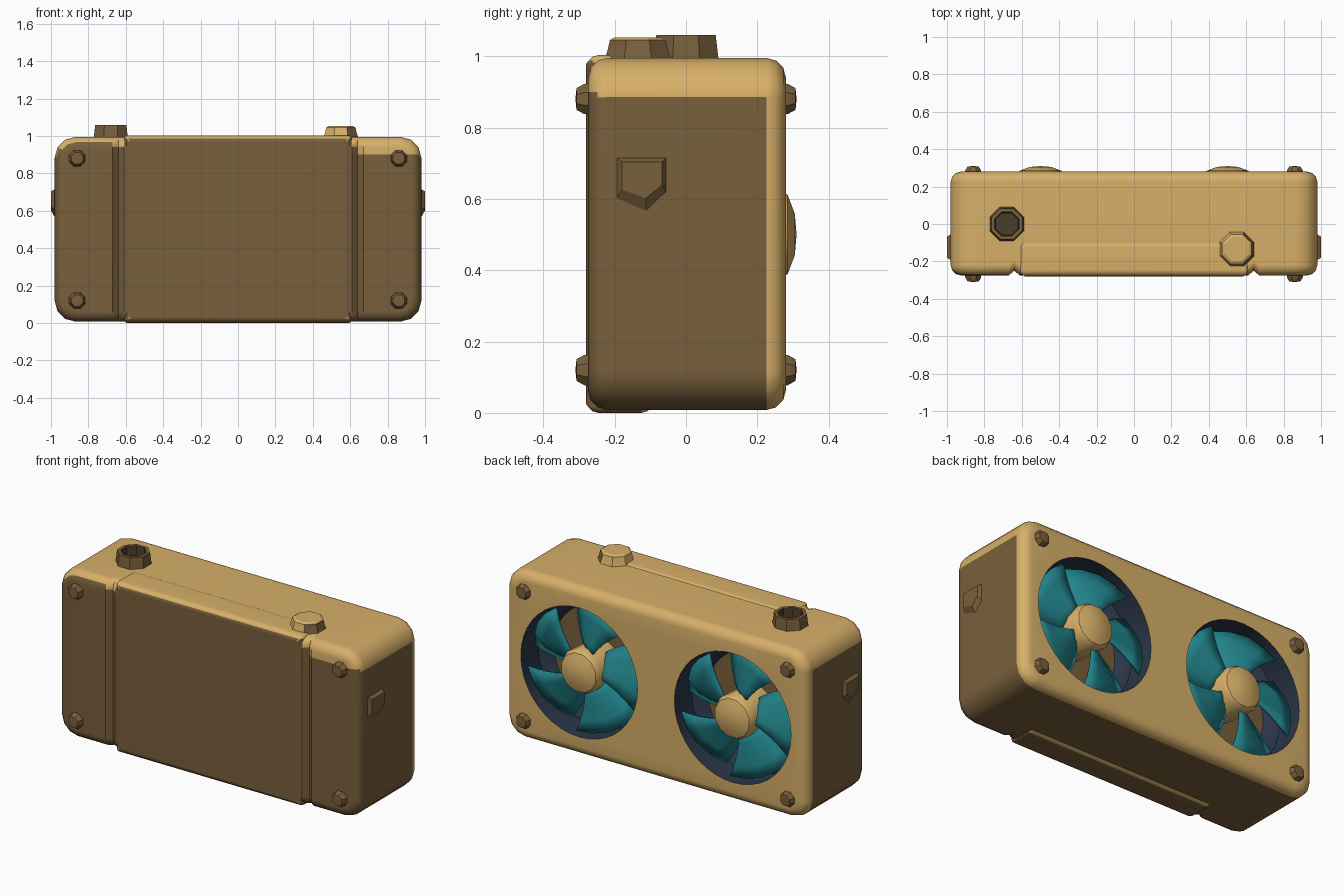
import bpy, bmesh
from math import sin, cos, pi, radians, hypot
from mathutils import Vector, Matrix

cube = bpy.data.objects.get("Cube")
if cube:
    bpy.data.objects.remove(cube, do_unlink=True)


def material(name, rgb):
    m = bpy.data.materials.new(name)
    m.use_nodes = True
    m.diffuse_color = (*rgb, 1)
    m.node_tree.nodes["Principled BSDF"].inputs["Base Color"].default_value = (*rgb, 1)
    return m


GOLD = material("gold casing", (0.68, 0.43, 0.14))
BROWN = material("brown casing", (0.19, 0.115, 0.045))
TEAL = material("teal blades", (0.015, 0.23, 0.26))
NAVY = material("navy shroud", (0.023, 0.037, 0.065))
DARK = material("dark opening", (0.07, 0.045, 0.025))


def finish(bm, name, mats, rule=None, smooth=35):
    bmesh.ops.recalc_face_normals(bm, faces=bm.faces)
    me = bpy.data.meshes.new(name)
    bm.to_mesh(me)
    bm.free()
    ob = bpy.data.objects.new(name, me)
    bpy.context.collection.objects.link(ob)
    for m in mats:
        me.materials.append(m)
    if rule:
        for p in me.polygons:
            p.material_index = rule(p.center, p.normal)
    bpy.ops.object.select_all(action='DESELECT')
    ob.select_set(True)
    bpy.context.view_layer.objects.active = ob
    bpy.ops.object.shade_smooth_by_angle(angle=radians(smooth))
    return ob


def keep_flats_flat(ob):
    mod = ob.modifiers.new("even shading", 'WEIGHTED_NORMAL')
    mod.keep_sharp = True


def box(lo, hi, corner, rim):
    """Box with rounded corners seen from the front and a rounded front/back rim."""
    lo, hi = Vector(lo), Vector(hi)
    bm = bmesh.new()
    bmesh.ops.create_cube(bm, size=1)
    bm.transform(Matrix.Translation((lo + hi) / 2) @ Matrix.Diagonal(hi - lo).to_4x4())
    edges = [e for e in bm.edges if abs(e.verts[0].co.y - e.verts[1].co.y) > 0.01]
    bmesh.ops.bevel(bm, geom=edges, offset=corner, segments=3, profile=0.5, affect='EDGES')
    edges = [e for e in bm.edges if abs(e.verts[0].co.y - e.verts[1].co.y) < 0.001]
    bmesh.ops.bevel(bm, geom=edges, offset=rim, segments=3, profile=0.5, affect='EDGES')
    return bm


def lathe(profile, sides, place, direction):
    """Revolve (radius, height) points about a direction through a place."""
    bm = bmesh.new()
    rings = []
    for r, h in profile:
        rings.append([bm.verts.new((r * cos(2 * pi * (i + 0.5) / sides),
                                    r * sin(2 * pi * (i + 0.5) / sides), h))
                      for i in range(sides)])
    for a, b in zip(rings, rings[1:]):
        for i in range(sides):
            j = (i + 1) % sides
            bm.faces.new((a[i], a[j], b[j], b[i]))
    bmesh.ops.remove_doubles(bm, verts=bm.verts, dist=1e-5)
    turn = Vector(direction).to_track_quat('Z', 'Y').to_matrix().to_4x4()
    bm.transform(Matrix.Translation(place) @ turn)
    return bm


FANS = {"right": -0.5, "left": 0.5}
FAN_R = 0.38
FLOOR, BACK = 0.07, 0.28
GROOVE, PATCH_Z = 0.64, 0.9


def casing_rule(c, n):
    # fan wells
    if 0.05 < c.y < 0.24 and min(hypot(c.x - x, c.z - 0.5) for x in FANS.values()) < FAN_R + 0.005:
        return 1 if abs(n.y) > 0.5 else 2
    # gold top, back, upper corners and the upper left end
    upper_end = c.x > GROOVE and c.z > PATCH_Z
    corner = n.z > 0.2 and abs(n.x) > 0.5
    return 0 if n.z > 0.3 or n.y > 0.2 or corner or upper_end else 1


# Main casing: slice for the colour break and the two front grooves
bm = box((-0.98, -0.275, 0.008), (0.98, BACK, 0.995), 0.11, 0.055)
slices = [((0, 0, PATCH_Z), (0, 0, 1))]
slices += [((s * GROOVE + d, 0, 0), (1, 0, 0)) for s in (-1, 1) for d in (-0.03, 0, 0.03)]
for co, no in slices:
    bmesh.ops.bisect_plane(bm, geom=bm.verts[:] + bm.edges[:] + bm.faces[:],
                           plane_co=co, plane_no=no)
for v in bm.verts:
    if abs(abs(v.co.x) - GROOVE) < 0.001 and v.co.y < -0.2:
        v.co.y += 0.025

# Replace the back with a plate that has two fan wells sunk into it
bm.normal_update()
bmesh.ops.delete(bm, geom=[f for f in bm.faces if f.normal.y > 0.99], context='FACES')
border = [e for e in bm.edges if e.is_boundary]
wells = []
for x in FANS.values():
    turns = [2 * pi * i / 40 for i in range(40)]
    rim, base = [[bm.verts.new((x + FAN_R * cos(a), y, 0.5 + FAN_R * sin(a))) for a in turns]
                 for y in (BACK, FLOOR)]
    border += [bm.edges.new((rim[i - 1], rim[i])) for i in range(40)]
    wells.append((rim, base))
bmesh.ops.triangle_fill(bm, use_beauty=True, edges=border, normal=(0, 1, 0))
for rim, base in wells:
    for i in range(40):
        bm.faces.new((rim[i - 1], rim[i], base[i], base[i - 1]))
    bm.faces.new(base)
keep_flats_flat(finish(bm, "casing", [GOLD, BROWN, NAVY], casing_rule))

# Raised panel wrapping over the front, top and underside
keep_flats_flat(finish(box((-0.61, -0.28, 0), (0.61, -0.09, 1.003), 0.02, 0.035),
                       "front_panel", [GOLD, BROWN], casing_rule))


# Fans: shroud lip, hub and five pitched blades
def blade(bm, x, start):
    rows, cols, grid = 5, 5, []
    for i in range(rows):
        t = i / (rows - 1)
        r = 0.09 + 0.275 * t
        row = []
        for j in range(cols):
            s = j / (cols - 1)
            a = start + radians(58) * (s - 0.5) + 0.25 * t
            y = 0.15 + 0.09 * s + 0.02 * sin(pi * s)
            row.append(bm.verts.new((x + r * cos(a), y, 0.5 + r * sin(a))))
        grid.append(row)
    for a, b in zip(grid, grid[1:]):
        for j in range(cols - 1):
            bm.faces.new((a[j], a[j + 1], b[j + 1], b[j]))


for side, x in FANS.items():
    finish(lathe([(FAN_R, 0), (0.31, 0), (0.33, 0.03), (FAN_R, 0.05)], 40,
                 (x, FLOOR + 0.001, 0.5), (0, 1, 0)), side + "_fan_shroud", [NAVY])
    finish(lathe([(0.12, 0), (0.13, 0.19), (0.115, 0.215), (0.06, 0.235), (0, 0.24)], 12,
                 (x, FLOOR, 0.5), (0, 1, 0)), side + "_fan_hub", [GOLD])
    bm = bmesh.new()
    for k in range(5):
        blade(bm, x, 2 * pi * k / 5 + 0.3)
    fan = finish(bm, side + "_fan_blades", [TEAL])
    solid = fan.modifiers.new("thickness", 'SOLIDIFY')
    solid.thickness, solid.offset = 0.014, 0

# Corner bolts on front and back
for face, d in (("front", -1), ("back", 1)):
    for x in (-0.86, 0.86):
        for z in (0.12, 0.88):
            finish(lathe([(0.048, 0), (0.046, 0.035), (0.033, 0.057), (0, 0.06)], 8,
                         (x, 0.25 * d, z), (0, d, 0)), face + "_bolt", [BROWN], smooth=30)

# Open filler neck and closed cap on top
finish(lathe([(0.1, 0), (0.09, 0.08), (0.07, 0.08), (0.065, 0.025), (0, 0.025)], 8,
             (-0.68, 0, 0.98), (0, 0, 1)), "filler_neck", [BROWN, DARK],
       lambda c, n: 1 if hypot(c.x + 0.68, c.y) < 0.07 else 0, smooth=20)
finish(lathe([(0.105, 0), (0.092, 0.035), (0.085, 0.065), (0.07, 0.073), (0, 0.073)], 8,
             (0.55, -0.135, 0.98), (0, 0, 1)), "top_cap", [GOLD, BROWN],
       lambda c, n: 1 if n.x > 0.6 else 0, smooth=20)

# Tapered latch on each end
OUTLINE = [(-0.2, 0.72), (-0.05, 0.72), (-0.05, 0.61), (-0.11, 0.55), (-0.2, 0.59)]
for side, d in (("left", 1), ("right", -1)):
    bm = bmesh.new()
    base = [bm.verts.new((0.97 * d, y, z)) for y, z in OUTLINE]
    top = [bm.verts.new((d, -0.12 + (y + 0.12) * 0.75, 0.68 + (z - 0.68) * 0.6))
           for y, z in OUTLINE]
    bm.faces.new(top)
    for i in range(len(base)):
        j = (i + 1) % len(base)
        bm.faces.new((base[i], base[j], top[j], top[i]))
    finish(bm, side + "_latch", [BROWN], smooth=25)
